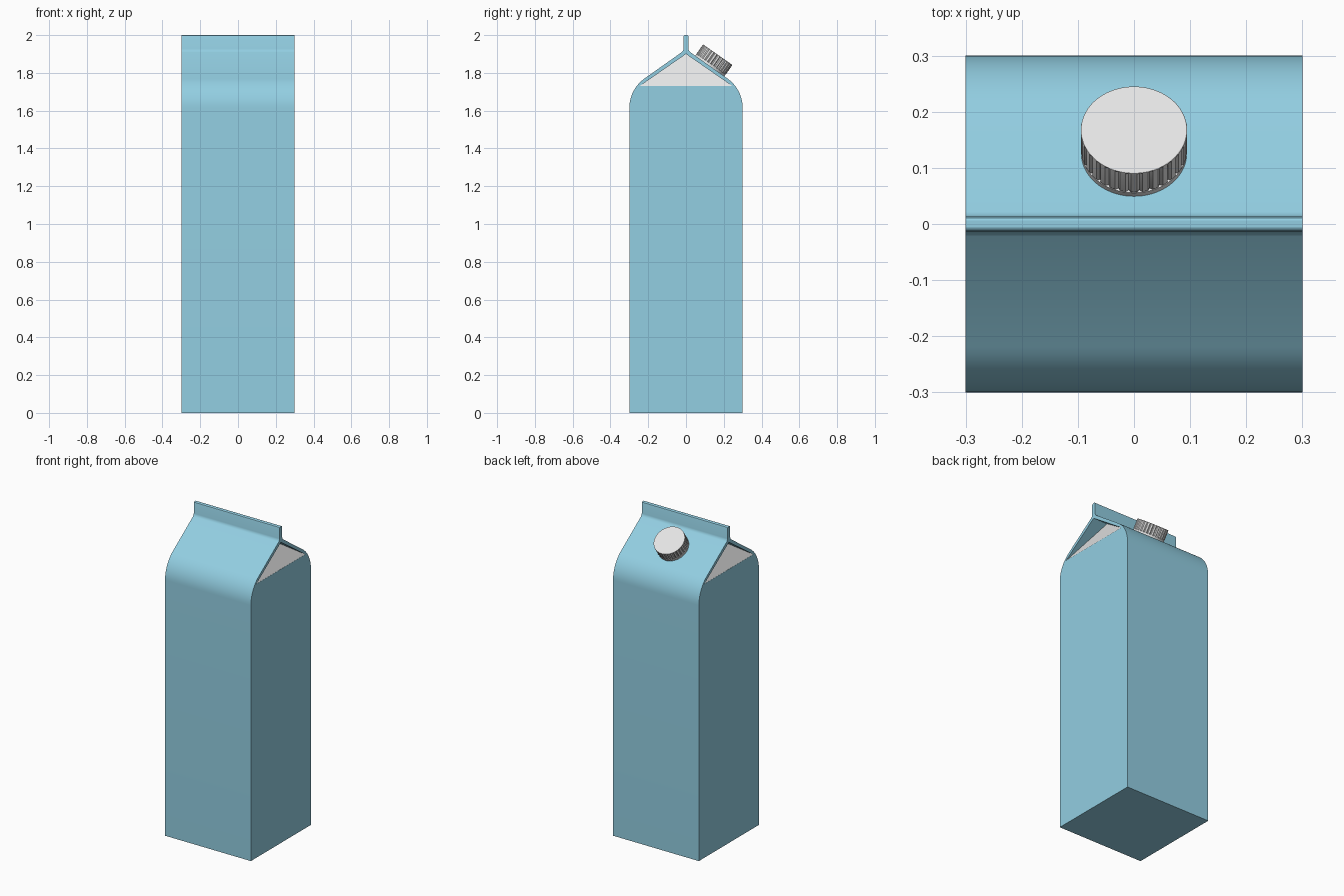
import bpy, bmesh, math
from mathutils import Matrix, Vector

if "Cube" in bpy.data.objects:
    bpy.data.objects.remove(bpy.data.objects["Cube"])


def material(name, rgb):
    m = bpy.data.materials.new(name)
    m.diffuse_color = (*rgb, 1)
    m.use_nodes = True
    m.node_tree.nodes["Principled BSDF"].inputs["Base Color"].default_value = m.diffuse_color
    return m


BLUE = material("carton blue", (0.29, 0.62, 0.76))
WHITE = material("light grey", (0.78, 0.78, 0.78))


def loft(name, loops, mats):
    """Closed solid between matching point loops, capped at both ends."""
    bm = bmesh.new()
    rings = [[bm.verts.new(p) for p in loop] for loop in loops]
    n = len(rings[0])
    for a, b in zip(rings, rings[1:]):
        for i in range(n):
            bm.faces.new((a[i], a[(i + 1) % n], b[(i + 1) % n], b[i]))
    bm.faces.new(rings[0])
    bm.faces.new(rings[-1])
    bmesh.ops.recalc_face_normals(bm, faces=bm.faces)
    me = bpy.data.meshes.new(name)
    bm.to_mesh(me)
    bm.free()
    ob = bpy.data.objects.new(name, me)
    bpy.context.collection.objects.link(ob)
    for m in mats:
        me.materials.append(m)
    return ob


def activate(ob):
    bpy.ops.object.select_all(action='DESELECT')
    ob.select_set(True)
    bpy.context.view_layer.objects.active = ob


# Carton: half profile with rounded shoulder, sloped roof and top seam
W, R, Z0 = 0.3, 0.19, 1.615
half = [(W, 0.0)]
for i in range(13):
    a = math.radians(55) * i / 12
    half.append((W - R + R * math.cos(a), Z0 + R * math.sin(a)))
half += [(0.022, 1.91), (0.016, 1.917), (0.013, 1.927), (0.013, 1.992), (0.011, 1.997), (0.006, 2.0)]
profile = half + [(-y, z) for y, z in reversed(half)]
carton = loft("carton", [[(x, y, z) for y, z in profile] for x in (-W, W)], [BLUE, WHITE])

# Folded-in gable ends: wedge cuts whose back wall leans inward
for s in (-1, 1):
    outer = [(s * 0.36, -0.245, 1.73), (s * 0.36, 0.245, 1.73), (s * 0.36, 0, 1.9)]
    inner = [(s * 0.299, -0.245, 1.73), (s * 0.299, 0.245, 1.73), (s * 0.2, 0, 1.9)]
    cutter = loft("gable_cutter", [outer, inner], [BLUE])
    cutter.hide_render = True
    mod = carton.modifiers.new("gable", 'BOOLEAN')
    mod.operation = 'DIFFERENCE'
    mod.solver = 'EXACT'
    mod.object = cutter
    activate(carton)
    bpy.ops.object.modifier_apply(modifier=mod.name)
    bpy.data.objects.remove(cutter)

# Leaning gable panels are light grey
for f in carton.data.polygons:
    f.material_index = 1 if 0.5 < abs(f.normal.x) < 0.97 and f.normal.z > 0.2 else 0
activate(carton)
bpy.ops.object.shade_smooth_by_angle(angle=math.radians(25))

# Screw cap on the back roof slope, tilted with it
tilt = math.radians(35)
place = Matrix.Translation(Vector((0, 0.128, 1.839))) @ Matrix.Rotation(-tilt, 4, 'X')


def ring(radius, z, groove=0.0, ribs=30):
    pts = []
    for i in range(ribs * 4):
        a = 2 * math.pi * i / (ribs * 4)
        r = radius - (groove if i % 4 == 0 else 0)
        pts.append(place @ Vector((r * math.cos(a), r * math.sin(a), z)))
    return pts


cap = loft("screw_cap", [ring(0.093, 0.008, 0.005), ring(0.095, 0.012, 0.005),
                         ring(0.095, 0.066, 0.005), ring(0.0945, 0.069),
                         ring(0.093, 0.070)], [WHITE])
base = loft("cap_base_ring", [ring(0.094, -0.006), ring(0.094, 0.008)], [WHITE])
for ob in (cap, base):
    activate(ob)
    bpy.ops.object.shade_smooth_by_angle(angle=math.radians(25))
